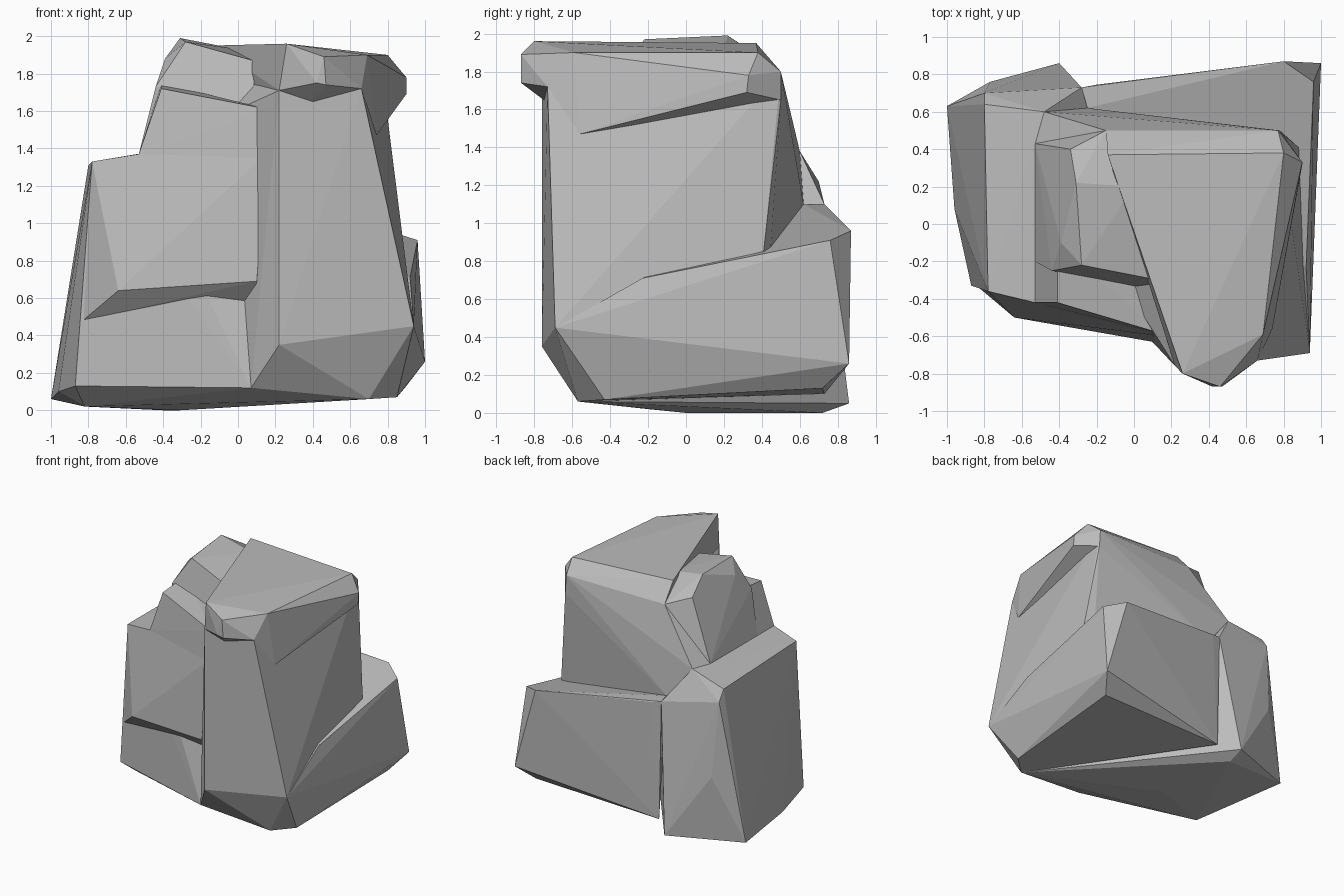
import bpy
import bmesh

default_cube = bpy.data.objects.get("Cube")
if default_cube:
    bpy.data.objects.remove(default_cube, do_unlink=True)

# One plain stone colour
stone = bpy.data.materials.new("stone_grey")
stone.use_nodes = True
stone_colour = (0.5, 0.5, 0.5, 1)
stone.diffuse_color = stone_colour
shader = next(n for n in stone.node_tree.nodes if n.type == 'BSDF_PRINCIPLED')
shader.inputs["Base Color"].default_value = stone_colour
shader.inputs["Roughness"].default_value = 0.9


def boulder(name, corners):
    """Wrap a faceted convex stone around a few corner points."""
    bm = bmesh.new()
    for corner in corners:
        bm.verts.new(corner)
    hull = bmesh.ops.convex_hull(bm, input=bm.verts)
    spare = {v for v in hull["geom_interior"] + hull["geom_unused"]
             if isinstance(v, bmesh.types.BMVert)}
    bmesh.ops.delete(bm, geom=list(spare), context='VERTS')
    bmesh.ops.dissolve_limit(bm, angle_limit=0.03,
                             verts=bm.verts, edges=bm.edges)
    bmesh.ops.recalc_face_normals(bm, faces=bm.faces)
    mesh = bpy.data.meshes.new(name)
    bm.to_mesh(mesh)
    bm.free()
    mesh.materials.append(stone)
    stone_object = bpy.data.objects.new(name, mesh)
    bpy.context.scene.collection.objects.link(stone_object)
    return stone_object


# Corners shared by neighbouring stones, so that their edges meet
front_top_inner = (.22, -.76, 1.71)
front_top_outer = (.66, -.73, 1.72)
front_low_inner = (.22, -.76, .35)
front_low_outer = (.94, -.69, .45)
foot_inner = (.07, -.6, .12)
foot_front = (.7, -.57, .06)
foot_side = (.85, -.43, .07)
back_shoulder = (-.15, .5, 1.8)
back_ridge = (-.48, .6, 1.38)
back_joint = (-.25, .62, 1.1)
back_corner = (-.28, .73, 1.1)
far_shoulder = (.77, .5, 1.8)
far_neck = (.78, .5, 1.65)
slab_front = (.69, -.59, 1.9)
slab_back = (.8, .38, 1.9)
step_front = (-.53, -.42, 1.37)
step_back = (-.53, .43, 1.37)
step_outer = (-.78, -.36, 1.33)
recess_outer = (-.83, -.34, .48)
recess_inner = (.09, -.5, .56)
brow_inner = (.1, -.63, .69)

# Tall column
boulder("main_column", [
    front_top_inner, front_top_outer, front_low_inner, front_low_outer,
    foot_inner, foot_front, foot_side, back_shoulder, back_ridge, step_back,
    back_joint, far_neck, far_shoulder, (.88, .41, .86),
    (.8, .4, .2), (-.2, .5, .2),
])

# Top slab with a blunt nose at the front
boulder("top_slab", [
    front_top_inner, front_top_outer, back_shoulder, far_shoulder,
    slab_front, slab_back,
    (.26, -.8, 1.96), (.46, -.87, 1.89), (.42, -.87, 1.75), (.47, -.87, 1.74),
    (.4, -.75, 1.65), (.9, .33, 1.78), (-.14, .37, 1.95),
])

# Overhang that thins out along the column's side
boulder("side_overhang", [
    front_top_outer, far_neck, far_shoulder, slab_front, slab_back,
    (.74, -.56, 1.47), (.9, .33, 1.78), (.9, .32, 1.69),
])

# Low wedge leaning on the back
boulder("back_wedge", [
    front_low_outer, foot_front, foot_side, back_joint, back_corner,
    (-.2, .745, 1.08), (.8, .87, .96), (.96, .76, .91), (.92, -.23, .71),
    (1, .86, .26), (.9, .72, .13), (-.26, .73, .1),
])

# Stepped slab beside the column
boulder("side_slab", [
    step_front, step_back, step_outer, recess_outer, recess_inner,
    back_corner, back_ridge, foot_inner, foot_front,
    (-.8, .64, 1.31), (-.8, .7, 1.22), (-.4, .86, .05), (-.4, .72, 0),
    (-.77, .76, .6), (-1, .63, .06), (-.96, .08, .1), (-.87, -.33, .13),
    (-.82, -.2, .02), (-.31, 0, 0),
])

# Lower front wall that overhangs the recess at the foot
boulder("lower_wall", [
    step_front, step_back, step_outer, recess_outer, recess_inner, brow_inner,
    (-.64, -.5, .64), (.15, -.6, 1.37), (.2, .3, 1.37), (.2, .3, .6),
])

# Upper front wall, set in from the step
boulder("upper_wall", [
    step_front, step_back, brow_inner,
    (-.41, -.42, 1.72), (.16, -.59, 1.61), (-.41, -.1, 1.75),
    (-.4, .35, 1.7), (.2, .3, 1.6), (.2, .3, 1),
])

# Small peak above the front wall
boulder("upper_peak", [
    step_back, back_shoulder,
    (-.44, -.25, 1.73), (.09, -.35, 1.62), (-.28, -.22, 1.97),
    (.08, -.29, 1.87), (-.31, .22, 1.99), (-.34, .4, 1.87),
    (-.39, -.1, 1.88), (-.53, -.2, 1.37), (0, .2, 1.93), (.1, .1, 1.5),
])
